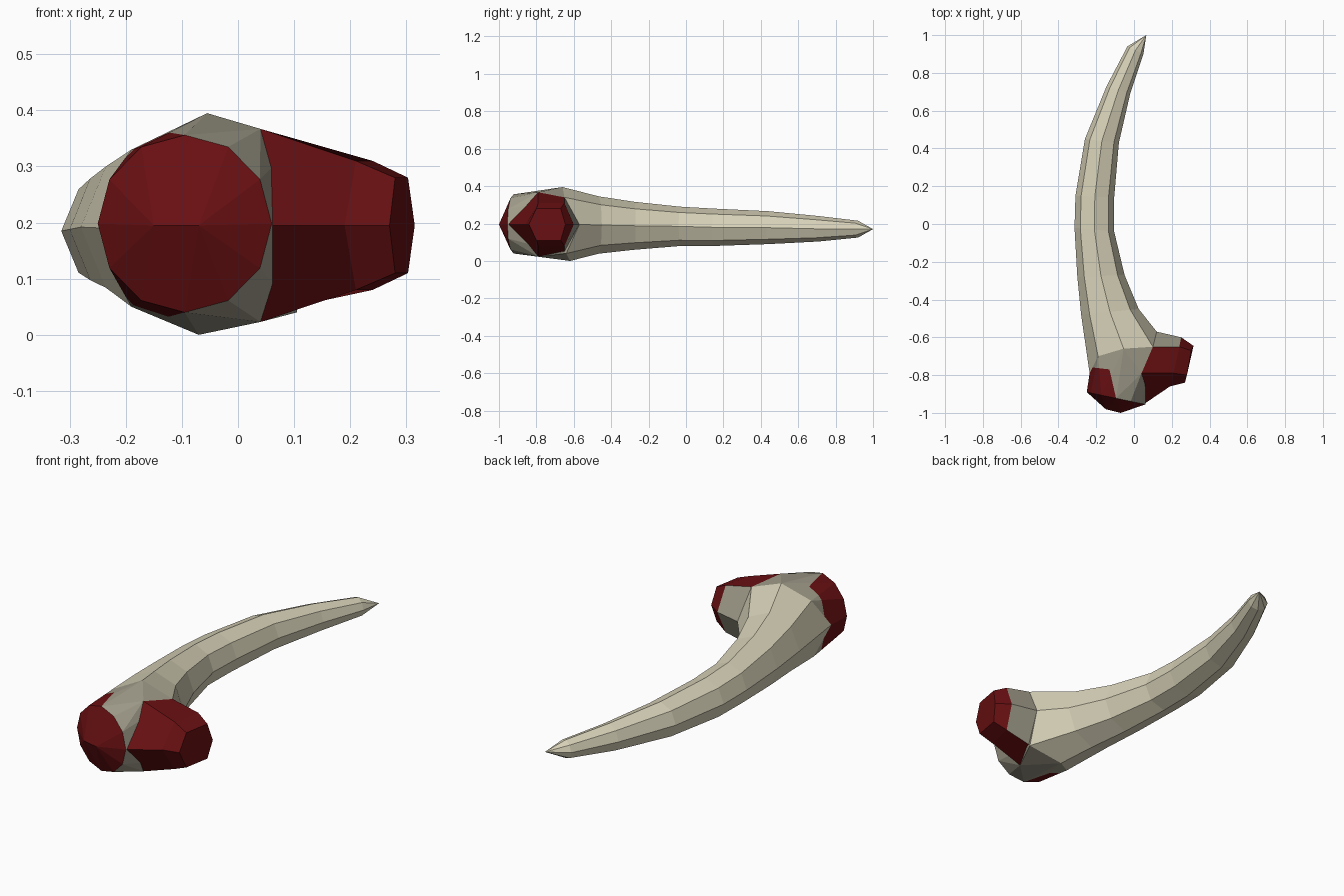
import bpy
import bmesh
from math import cos, sin, pi
from mathutils import Vector

if "Cube" in bpy.data.objects:
    bpy.data.objects.remove(bpy.data.objects["Cube"], do_unlink=True)


def make_material(name, colour):
    mat = bpy.data.materials.new(name)
    mat.use_nodes = True
    mat.diffuse_color = (*colour, 1)
    mat.node_tree.nodes["Principled BSDF"].inputs["Base Color"].default_value = (*colour, 1)
    return mat


IVORY, COLLAR, RED = range(3)
materials = [
    make_material("ivory", (0.67, 0.63, 0.47)),
    make_material("dull_ivory", (0.36, 0.34, 0.26)),
    make_material("dark_red", (0.14, 0.005, 0.006)),
]


def finish(bm, name):
    """Turn a bmesh into a flat shaded object."""
    bmesh.ops.recalc_face_normals(bm, faces=bm.faces)
    mesh = bpy.data.meshes.new(name)
    bm.to_mesh(mesh)
    bm.free()
    for mat in materials:
        mesh.materials.append(mat)
    obj = bpy.data.objects.new(name, mesh)
    bpy.context.collection.objects.link(obj)
    return obj


def loft(bm, rings, colour_rule):
    """Join matching rings of points with quads; colour_rule(segment, side)."""
    loops = [[bm.verts.new(p) for p in ring] for ring in rings]
    for seg, (a, b) in enumerate(zip(loops, loops[1:])):
        count = len(a)
        for i in range(count):
            j = (i + 1) % count
            face = bm.faces.new((a[i], a[j], b[j], b[i]))
            face.material_index = colour_rule(seg, i)
    return loops


def oval(left, right, z, height, count):
    """Upright oval ring spanning two plan points, starting on the right."""
    left, right = Vector((*left, z)), Vector((*right, z))
    middle, half = (left + right) / 2, (right - left) / 2
    up = Vector((0, 0, height))
    return [middle + half * cos(2 * pi * i / count) + up * sin(2 * pi * i / count)
            for i in range(count)]


# Tusk: flared eight-sided base, then ovals along the bend to a point
base = [Vector(p) for p in (
    (0.12, -0.57, 0.195), (0.10, -0.65, 0.34), (-0.055, -0.66, 0.395), (-0.19, -0.70, 0.33),
    (-0.235, -0.79, 0.19), (-0.19, -0.72, 0.05), (-0.07, -0.62, 0), (0.105, -0.64, 0.04))]
sections = [
    ((-0.28, -0.48), (0.025, -0.45), 0.192, 0.153),
    ((-0.30, -0.28), (-0.05, -0.27), 0.188, 0.128),
    ((-0.315, -0.02), (-0.105, -0.04), 0.185, 0.105),
    ((-0.31, 0.15), (-0.105, 0.14), 0.18, 0.10),
    ((-0.26, 0.45), (-0.08, 0.43), 0.178, 0.088),
    ((-0.145, 0.73), (-0.02, 0.69), 0.172, 0.068),
    ((-0.035, 0.94), (0.05, 0.90), 0.17, 0.045),
]
bm = bmesh.new()
loops = loft(bm, [base] + [oval(*s, 8) for s in sections], lambda seg, side: IVORY)
tip = bm.verts.new((0.065, 1, 0.17))
for a, b in zip(loops[-1], loops[-1][1:] + loops[-1][:1]):
    bm.faces.new((a, b, tip))
finish(bm, "tusk")


# Side root: three six-sided rings, mirrored about the middle height
def hexagon(front, upper_front, upper_back, back):
    lower = [(x, y, 0.39 - z) for x, y, z in (upper_back, upper_front)]
    return [Vector(p) for p in (front, upper_front, upper_back, back, *lower)]


saddle = hexagon((0.05, -0.955, 0.195), (0.04, -0.79, 0.367),
                 (0.10, -0.65, 0.34), (0.12, -0.57, 0.195))
shoulder = hexagon((0.19, -0.86, 0.195), (0.21, -0.79, 0.31),
                   (0.24, -0.65, 0.31), (0.25, -0.60, 0.195))
stump = hexagon((0.27, -0.84, 0.195), (0.28, -0.80, 0.28),
                (0.303, -0.67, 0.28), (0.315, -0.645, 0.195))
bm = bmesh.new()
loops = loft(bm, [saddle, shoulder, stump],
             lambda seg, side: COLLAR if seg == 0 and side in (2, 3) else RED)
bm.faces.new(loops[-1]).material_index = RED
finish(bm, "side_root")

# Front root: hull from the tusk base and saddle to a blunt round end
rim_left, rim_right = (-0.25, -0.89), (0.06, -0.955)
rim = oval(rim_left, rim_right, 0.198, 0.158, 12)
ends = [Vector((-0.15, -0.98, 0.195)), Vector((-0.07, -1, 0.195))]
bm = bmesh.new()
for p in base + saddle + rim + ends:
    bm.verts.new(p)
bmesh.ops.remove_doubles(bm, verts=bm.verts, dist=0.002)
hull = bmesh.ops.convex_hull(bm, input=bm.verts)
loose = [v for v in bm.verts if not v.link_faces]
bmesh.ops.delete(bm, geom=loose, context="VERTS")


def ahead(point, start, end):
    """True when a point lies on the front side of a plan line running to +x."""
    dx, dy = end[0] - start[0], end[1] - start[1]
    return dx * (point.y - start[1]) - dy * (point.x - start[0]) < 0


# Cut the collar edge so the red patch has clean borders
corner, notch, edge = (-0.13, -0.77), (0.04, -0.79), (-0.095, -0.92)
for start, end in ((corner, notch), (edge, corner), (rim_left, rim_right)):
    normal = Vector((start[1] - end[1], end[0] - start[0], 0))
    bmesh.ops.bisect_plane(bm, geom=bm.verts[:] + bm.edges[:] + bm.faces[:], dist=0.001,
                           plane_co=(*start, 0), plane_no=normal)
for face in bm.faces:
    c = face.calc_center_median()
    in_patch = ahead(c, corner, notch) and not ahead(c, edge, corner)
    face.material_index = RED if ahead(c, rim_left, rim_right) or in_patch else COLLAR
finish(bm, "front_root")
